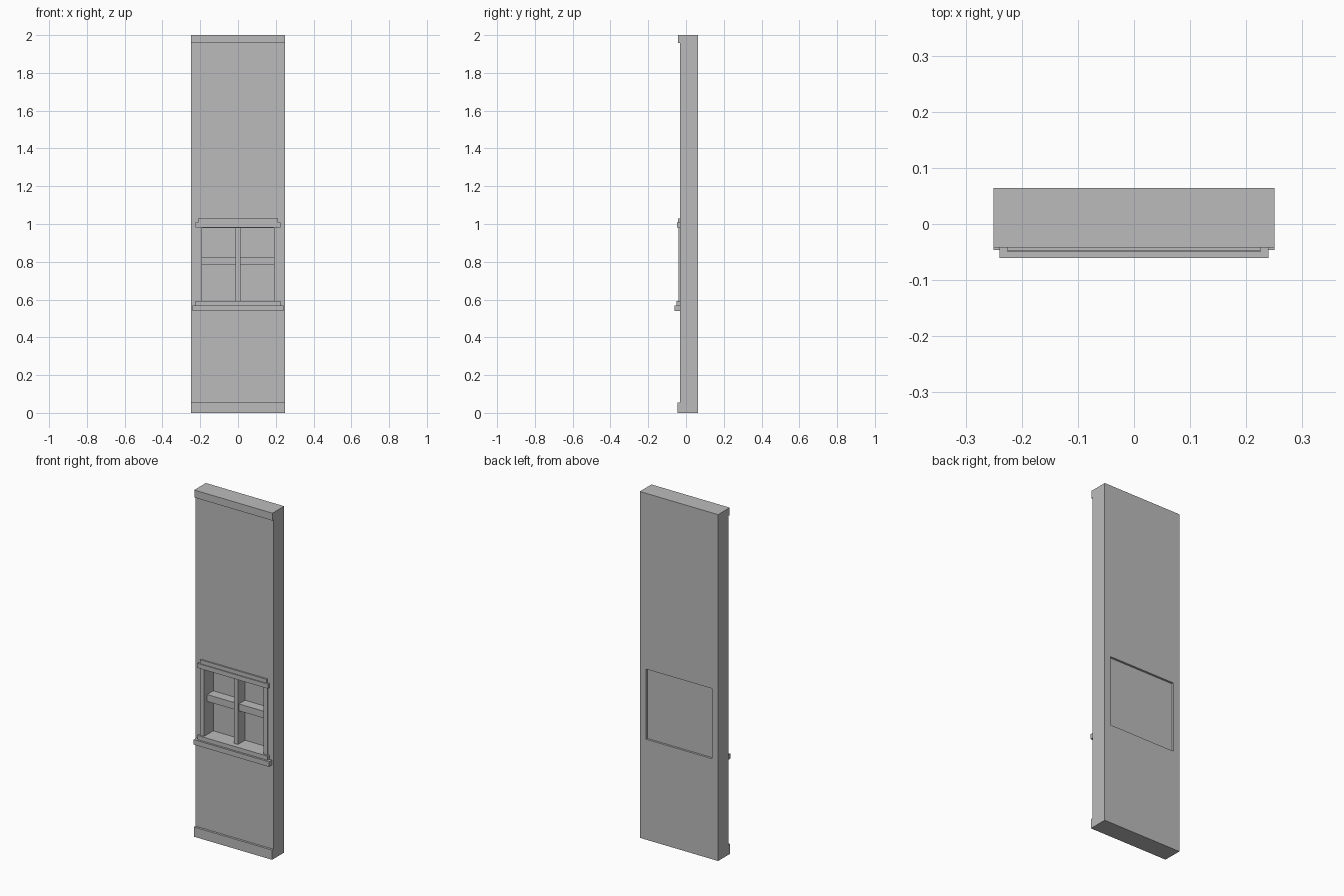
import bpy
import bmesh

default = bpy.data.objects.get("Cube")
if default:
    bpy.data.objects.remove(default, do_unlink=True)

# Plain wall colour
grey = bpy.data.materials.new("plain_grey")
grey.use_nodes = True
colour = (0.5, 0.5, 0.5, 1)
grey.diffuse_color = colour
grey.node_tree.nodes["Principled BSDF"].inputs["Base Color"].default_value = colour


def finish(name, bm):
    bmesh.ops.recalc_face_normals(bm, faces=bm.faces)
    mesh = bpy.data.meshes.new(name)
    bm.to_mesh(mesh)
    bm.free()
    mesh.materials.append(grey)
    obj = bpy.data.objects.new(name, mesh)
    bpy.context.collection.objects.link(obj)
    return obj


def box(name, x, y, z):
    """Box from (low, high) ranges on each axis."""
    bm = bmesh.new()
    bmesh.ops.create_cube(bm, size=1)
    for v in bm.verts:
        v.co = [r[0] + (c + 0.5) * (r[1] - r[0]) for r, c in zip((x, y, z), v.co)]
    return finish(name, bm)


def frame(name, outer, inner, y):
    """Rectangular ring; outer and inner are (half width, low z, high z)."""
    bm = bmesh.new()
    rings = []
    for w, lo, hi in (outer, inner):
        corners = ((-w, lo), (w, lo), (w, hi), (-w, hi))
        rings.append([bm.verts.new((cx, y[0], cz)) for cx, cz in corners])
    a, b = rings
    faces = [bm.faces.new((a[i], a[(i + 1) % 4], b[(i + 1) % 4], b[i])) for i in range(4)]
    ext = bmesh.ops.extrude_face_region(bm, geom=faces, use_keep_orig=True)
    for v in ext["geom"]:
        if isinstance(v, bmesh.types.BMVert):
            v.co.y = y[1]
    return finish(name, bm)


def wide(half):
    return (-half, half)


FRONT, BACK = -0.033, 0.064

# Wall slab with the window opening, plus its top and bottom bands
frame("wall", (0.25, 0, 2), (0.21, 0.58, 0.985), (FRONT, BACK))
box("top_band", wide(0.25), (-0.042, FRONT), (1.957, 2))
box("base_band", wide(0.25), (-0.046, FRONT), (0, 0.056))

# Window lining and pane
frame("window_lining", (0.21, 0.58, 0.985), (0.19, 0.592, 0.98), (FRONT, 0.046))
box("window_pane", wide(0.21), (0.046, 0.052), (0.58, 0.985))

# Glazing bars
box("upright_bar", wide(0.013), (-0.018, 0.046), (0.592, 0.98))
box("cross_bar", wide(0.19), (-0.01, 0.046), (0.783, 0.823))

# Side trims on the wall face
for side, s in (("left", 1), ("right", -1)):
    box(side + "_trim", sorted((s * 0.19, s * 0.215)), (-0.04, FRONT), (0.59, 0.985))

# Stepped header above and stepped sill below
box("header_lower", wide(0.225), (-0.048, FRONT), (0.982, 1.008))
box("header_upper", wide(0.212), (-0.042, FRONT), (1.008, 1.03))
box("sill_upper", wide(0.225), (-0.05, FRONT), (0.569, 0.593))
box("sill_lower", wide(0.24), (-0.061, FRONT), (0.54, 0.569))
